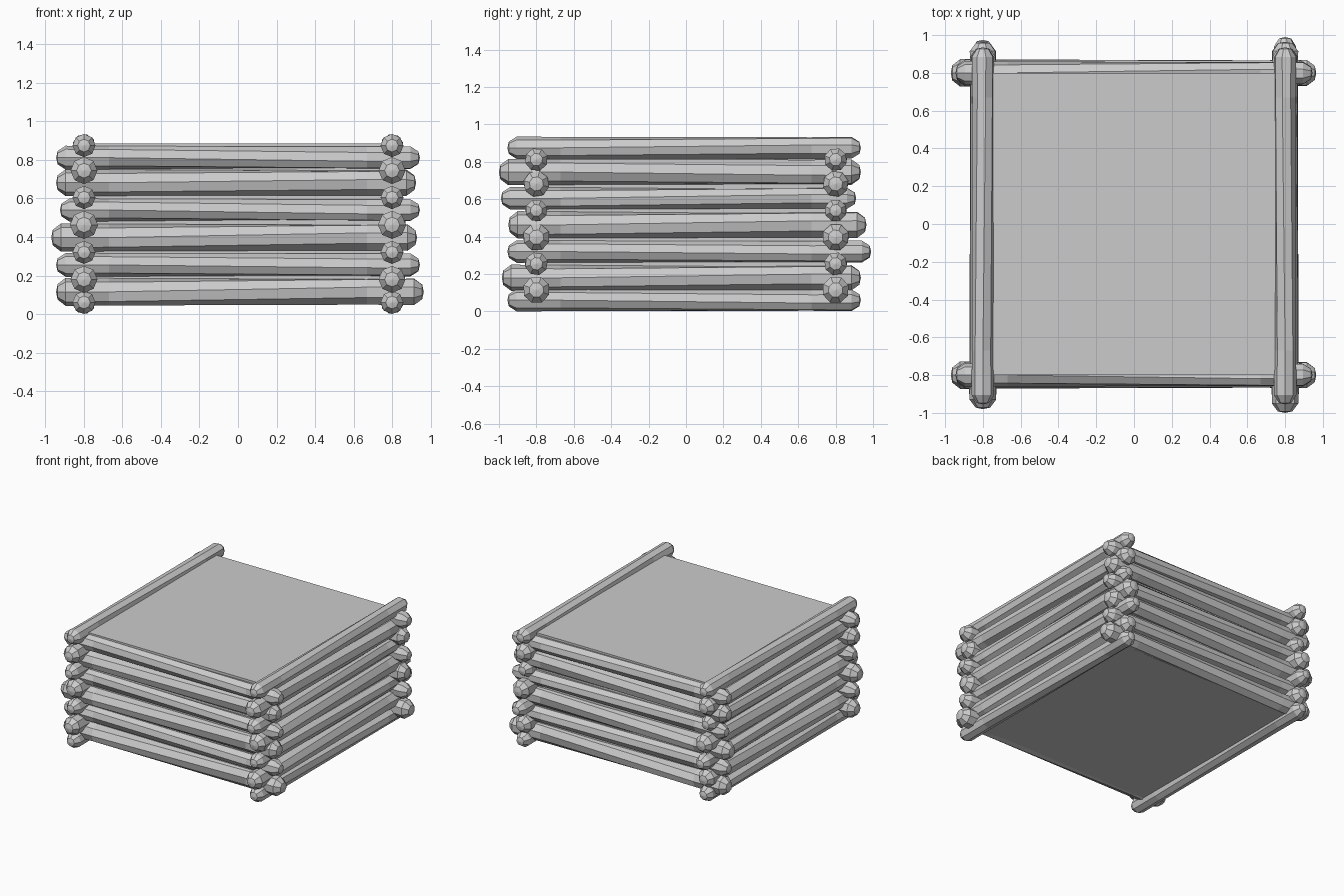
import bpy, bmesh
from math import cos, sin, pi, radians
import random

if "Cube" in bpy.data.objects:
    bpy.data.objects.remove(bpy.data.objects["Cube"])

random.seed(4)
SIDES = 8


def make_log(name, axis, offset, z, r, lo, hi, twist):
    """Eight-sided log with chamfered, slightly domed ends and a twisted shaft."""
    bm = bmesh.new()
    c = 0.05
    # position along the log, radius, rotation of the ring
    stations = [(lo + 0.008, r * 0.55, 0), (lo + c, r, 0), (-0.67, r * 0.97, 0),
                (0.67, r * 0.97, twist), (hi - c, r, twist), (hi - 0.008, r * 0.55, twist)]

    def place(t, u, v):
        return (t, offset + u, z + v) if axis == 'X' else (offset + u, t, z + v)

    rings = []
    for t, rad, rot in stations:
        rings.append([bm.verts.new(place(t, rad * cos(2 * pi * i / SIDES + rot),
                                         rad * sin(2 * pi * i / SIDES + rot)))
                      for i in range(SIDES)])
    for a, b in zip(rings, rings[1:]):
        for i in range(SIDES):
            j = (i + 1) % SIDES
            bm.faces.new((a[i], a[j], b[j], b[i]))
    # domed end caps
    for ring, t in ((rings[0], lo), (rings[-1], hi)):
        tip = bm.verts.new(place(t, 0, 0))
        for i in range(SIDES):
            bm.faces.new((ring[i], ring[(i + 1) % SIDES], tip))
    bmesh.ops.recalc_face_normals(bm, faces=bm.faces)
    me = bpy.data.meshes.new(name)
    bm.to_mesh(me)
    bm.free()
    bpy.context.collection.objects.link(bpy.data.objects.new(name, me))


# side logs: height, radius, back and front ends
side_rows = [(0.060, 0.060, -0.955, 0.935), (0.180, 0.070, -0.985, 0.935),
             (0.320, 0.060, -0.955, 0.990), (0.463, 0.073, -0.950, 0.965),
             (0.605, 0.060, -0.990, 0.910), (0.745, 0.070, -1.000, 0.935),
             (0.875, 0.060, -0.955, 0.935)]
# front and back logs: height, radius, left and right ends
cross_rows = [(0.115, 0.073, -0.945, 0.965), (0.255, 0.062, -0.945, 0.945),
              (0.397, 0.073, -0.970, 0.930), (0.540, 0.060, -0.925, 0.945),
              (0.682, 0.070, -0.945, 0.925), (0.812, 0.062, -0.945, 0.945)]

for n, (z, r, lo, hi) in enumerate(side_rows):
    tw = radians(random.choice((-1, 1)) * random.uniform(12, 22))
    make_log(f"right_log_{n}", 'Y', 0.8, z, r, lo, hi, tw)
    make_log(f"left_log_{n}", 'Y', -0.8, z, r, max(lo, -0.98), min(hi, 0.975), -tw)

for n, (z, r, lo, hi) in enumerate(cross_rows):
    tw = radians(random.choice((-1, 1)) * random.uniform(12, 22))
    make_log(f"front_log_{n}", 'X', -0.8, z, r, lo, hi, tw)
    make_log(f"back_log_{n}", 'X', 0.8, z, r, lo, hi, -tw)

# solid core filling the crib
bpy.ops.mesh.primitive_cube_add(size=1, location=(0, 0, 0.4675))
core = bpy.context.object
core.name = "core_box"
core.scale = (1.6, 1.6, 0.835)
